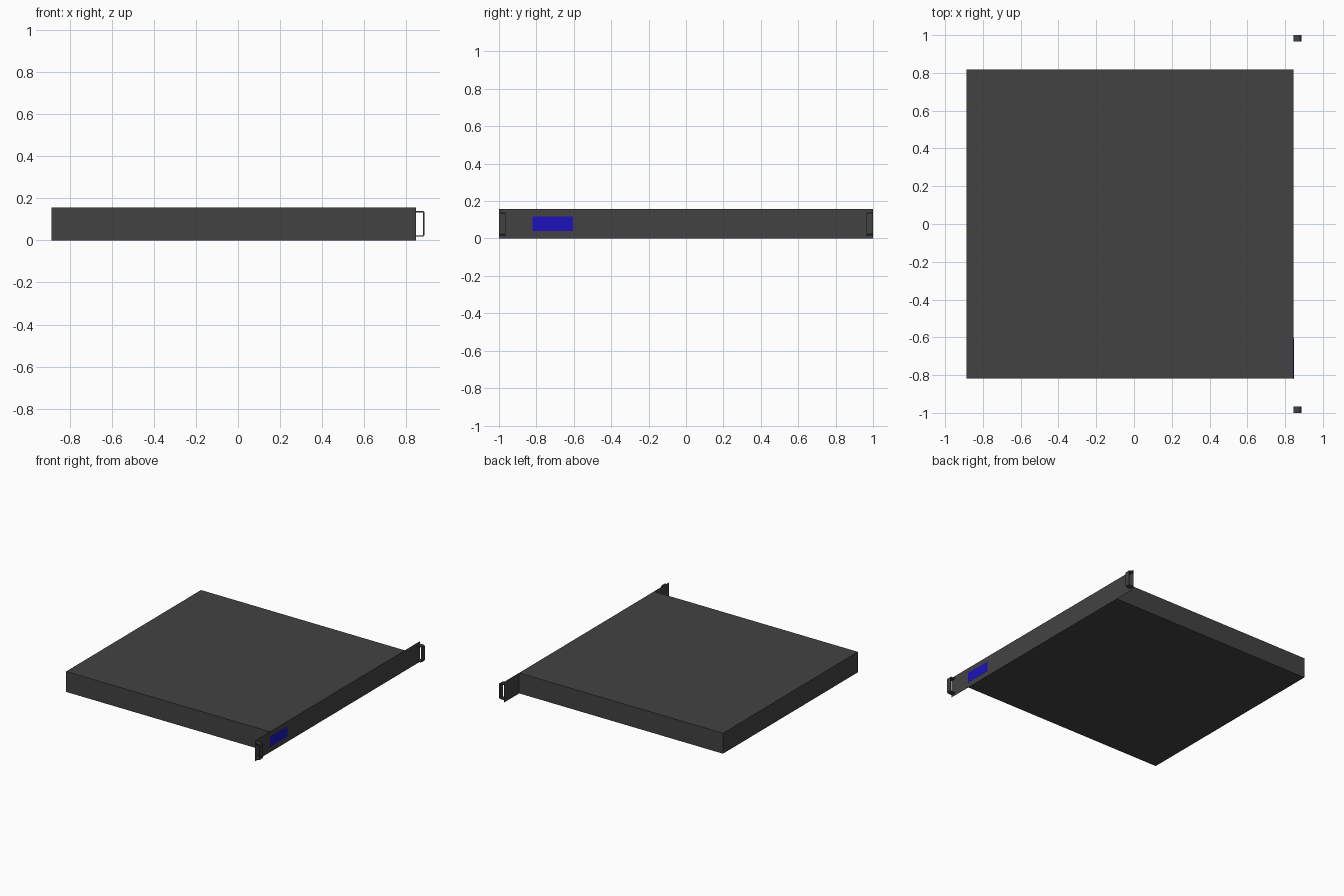
import bpy, bmesh

if "Cube" in bpy.data.objects:
    bpy.data.objects.remove(bpy.data.objects["Cube"])

def material(name, rgb):
    m = bpy.data.materials.new(name)
    m.diffuse_color = (*rgb, 1)
    m.use_nodes = True
    m.node_tree.nodes["Principled BSDF"].inputs["Base Color"].default_value = m.diffuse_color
    return m

dark = material("dark_metal", (0.055, 0.055, 0.055))
blue = material("blue_display", (0.012, 0.006, 0.5))

def make(name, bm, mat):
    me = bpy.data.meshes.new(name)
    bmesh.ops.recalc_face_normals(bm, faces=bm.faces)
    bm.to_mesh(me)
    bm.free()
    me.materials.append(mat)
    ob = bpy.data.objects.new(name, me)
    bpy.context.collection.objects.link(ob)
    return ob

def box(name, lo, hi, mat):
    bm = bmesh.new()
    bmesh.ops.create_cube(bm, size=1)
    for v in bm.verts:
        v.co = [(a + b) / 2 + c * (b - a) for a, b, c in zip(lo, hi, v.co)]
    return make(name, bm, mat)

H, FRONT = 0.157, 0.845

# Chassis
box("chassis", (-0.887, -0.818, 0), (FRONT - 0.001, 0.818, H), dark)

# Thin face plate with rack ears, and its display
box("face_plate", (FRONT - 0.001, -1, 0), (FRONT, 1, H), dark)
box("display", (FRONT, -0.82, 0.041), (FRONT + 0.001, -0.605, 0.118), blue)

# Handles: a flat bar bent to a bracket with chamfered corners
def bracket(x1, z0, z1, c):
    return [(FRONT, z0), (x1 - c, z0), (x1, z0 + c),
            (x1, z1 - c), (x1 - c, z1), (FRONT, z1)]

def handle(name, y0, y1):
    t = 0.007
    outer = bracket(0.887, 0.017, 0.140, 0.007)
    inner = bracket(0.887 - t, 0.017 + t, 0.140 - t, 0.004)
    bm = bmesh.new()
    rings = [[bm.verts.new((x, y, z)) for x, z in prof]
             for prof, y in ((outer, y0), (inner, y0), (inner, y1), (outer, y1))]
    for a, b in zip(rings, rings[1:] + rings[:1]):
        for i in range(len(a) - 1):
            bm.faces.new((a[i], a[i + 1], b[i + 1], b[i]))
    for i in (0, -1):
        bm.faces.new([r[i] for r in rings])
    make(name, bm, dark)

handle("left_handle", -1.0, -0.965)
handle("right_handle", 0.965, 1.0)
